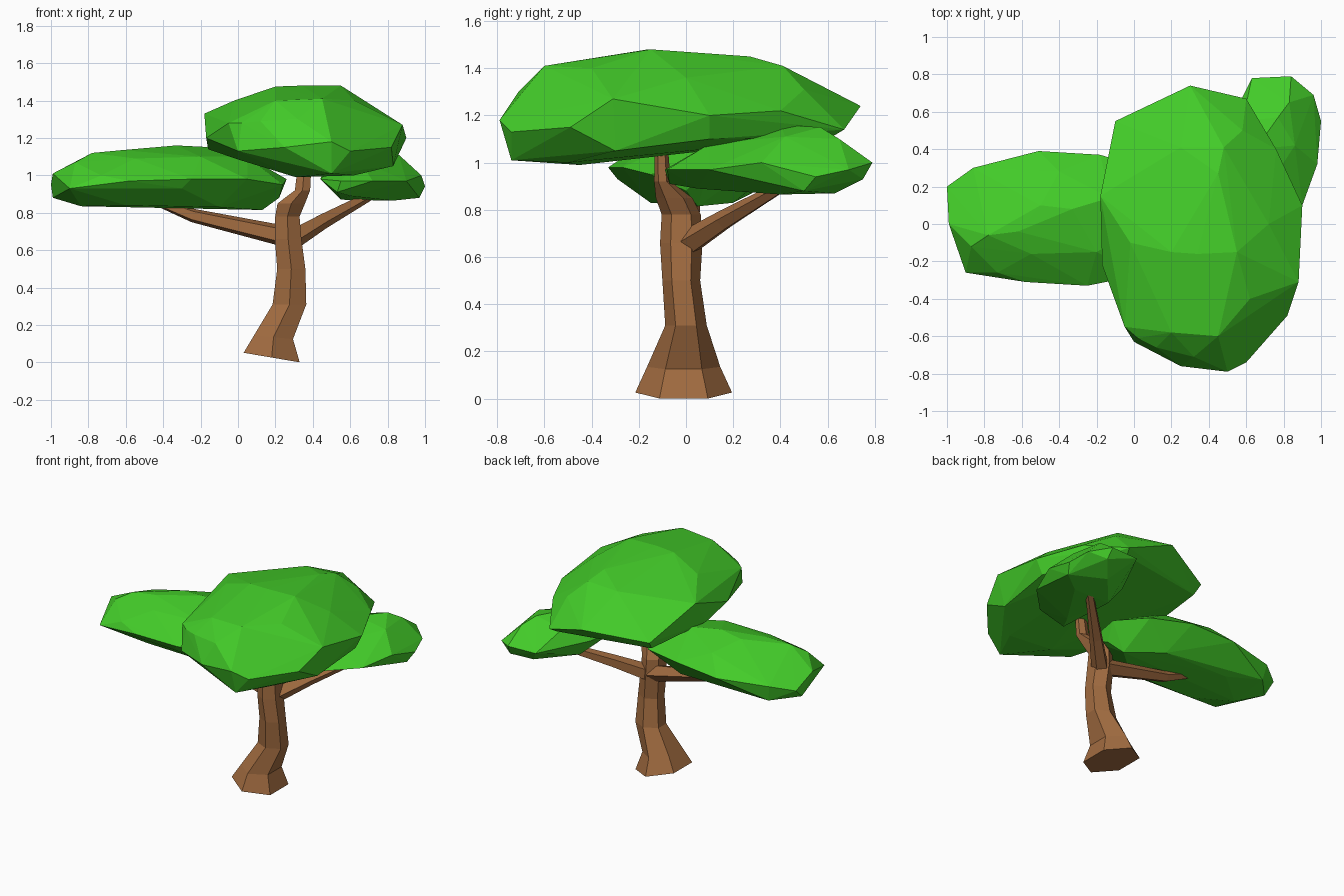
import bpy
import bmesh
from math import cos, sin, tau
from mathutils import Vector

default_cube = bpy.data.objects.get("Cube")
if default_cube:
    bpy.data.objects.remove(default_cube, do_unlink=True)


def make_material(name, colour):
    material = bpy.data.materials.new(name)
    material.use_nodes = True
    material.diffuse_color = colour
    material.node_tree.nodes["Principled BSDF"].inputs["Base Color"].default_value = colour
    return material


bark_brown = make_material("bark brown", (.36, .15, .052, 1))
leaf_green = make_material("leaf green", (.056, .6, .022, 1))


def finish(name, bm, material):
    """Turn a bmesh into a flat shaded object."""
    bmesh.ops.recalc_face_normals(bm, faces=bm.faces)
    mesh = bpy.data.meshes.new(name)
    bm.to_mesh(mesh)
    bm.free()
    mesh.materials.append(material)
    part = bpy.data.objects.new(name, mesh)
    bpy.context.collection.objects.link(part)
    return part


def loft(name, rings, material):
    """Skin a list of equally sized vertex rings and cap both ends."""
    bm = bmesh.new()
    loops = [[bm.verts.new(point) for point in ring] for ring in rings]
    for lower, upper in zip(loops, loops[1:]):
        for i in range(len(lower)):
            j = (i + 1) % len(lower)
            bm.faces.new((lower[i], lower[j], upper[j], upper[i]))
    bm.faces.new(loops[0])
    bm.faces.new(loops[-1])
    return finish(name, bm, material)


def trunk_ring(x, y, z, width, depth, tilt=0):
    """Six sided ring with corners at the front and back."""
    angles = [tau * (i + .5) / 6 for i in range(6)]
    return [(x + width * cos(a), y + depth * sin(a), z - tilt * width * cos(a))
            for a in angles]


def branch(name, path, sides=5):
    """Tapered limb whose rings face along the path."""
    centres = [Vector(step[:3]) for step in path]
    rings = []
    for i, step in enumerate(path):
        before = centres[max(i - 1, 0)]
        after = centres[min(i + 1, len(path) - 1)]
        along = (after - before).normalized()
        across = along.cross(Vector((0, 0, 1))).normalized()
        upward = across.cross(along)
        rings.append([centres[i] + step[3] * (across * cos(tau * k / sides)
                                              + upward * sin(tau * k / sides))
                      for k in range(sides)])
    return loft(name, rings, bark_brown)


def foliage(name, crown, rim, belly):
    """Faceted leaf clump wrapped around three layers of points."""
    bm = bmesh.new()
    for point in crown + rim + belly:
        bm.verts.new(point)
    hull = bmesh.ops.convex_hull(bm, input=bm.verts)
    spare = {v for v in hull["geom_interior"] + hull["geom_unused"]
             if isinstance(v, bmesh.types.BMVert)}
    bmesh.ops.delete(bm, geom=list(spare), context="VERTS")
    return finish(name, bm, leaf_green)


# Trunk: flared foot, leaning stem, thin neck into the main clump
loft("trunk", [
    trunk_ring(.18, -.01, .026, .173, .205, tilt=.17),
    trunk_ring(.19, -.01, .135, .12, .155, tilt=.1),
    trunk_ring(.275, 0, .31, .104, .088),
    trunk_ring(.285, -.02, .5, .087, .08),
    trunk_ring(.268, -.02, .66, .082, .09),
    trunk_ring(.264, -.02, .78, .075, .083),
    trunk_ring(.285, -.05, .85, .085, .078),
    trunk_ring(.345, -.1, .92, .047, .035),
    trunk_ring(.36, -.105, 1.1, .04, .026),
], bark_brown)

# Side branches
branch("right_branch", [(.27, .01, .67, .06), (-.24, .02, .785, .038),
                        (-.46, .04, .87, .022)])
branch("left_branch", [(.29, .01, .66, .058), (.45, .16, .755, .044),
                       (.72, .41, .9, .025)])

# Main clump on top
foliage(
    "main_foliage",
    crown=[(-.02, -.1, 1.4), (0, .28, 1.34), (.2, -.15, 1.475), (.34, -.16, 1.48),
           (.55, -.15, 1.48), (.45, .27, 1.45), (.25, .41, 1.4), (.48, .41, 1.41),
           (.58, .5, 1.31), (.2, -.58, 1.4), (.45, -.6, 1.41), (.62, -.4, 1.4),
           (.72, 0, 1.36), (.32, -.71, 1.3), (.12, -.66, 1.29), (.02, -.61, 1.28)],
    rim=[(-.1, .55, 1.18), (.11, .62, 1.2), (.3, .74, 1.24), (.6, .67, 1.14),
         (.76, .4, 1.22), (.9, .1, 1.2), (.88, -.31, 1.27), (.82, -.49, 1.15),
         (.6, -.74, 1.13), (.5, -.79, 1.18), (.25, -.76, 1.15), (0, -.63, 1.13),
         (-.05, -.55, 1.28), (-.17, -.22, 1.2), (-.18, .15, 1.33)],
    belly=[(.31, -.45, .99), (.62, -.5, 1), (.5, -.74, 1.01), (.83, -.3, 1.05),
           (-.16, 0, 1.14), (0, -.4, 1.085), (.58, .62, 1.11),
           (-.08, .5, 1.12), (.85, .1, 1.1)])

# Long low clump on the model's right
foliage(
    "right_foliage",
    crown=[(-.87, -.12, 1.07), (-.78, -.06, 1.12), (-.62, -.04, 1.135),
           (-.5, .1, 1.145), (-.33, .08, 1.16), (-.13, .14, 1.15),
           (-.55, -.16, 1.09), (-.2, -.15, 1.1), (-.4, .28, 1.09), (.05, 0, 1.1)],
    rim=[(-1, .2, .95), (-.86, .3, .98), (-.51, .39, .98), (-.18, .37, 1),
         (.1, .28, .98), (.26, .1, .98), (.24, -.15, .95), (.05, -.27, .98),
         (-.25, -.33, .98), (-.58, -.31, .97), (-.73, -.26, 1), (-.9, -.26, .93),
         (-.99, 0, 1.01)],
    belly=[(-.99, .12, .88), (-.84, 0, .835), (-.84, .28, .87), (-.6, .2, .84),
           (-.6, -.15, .84), (-.3, -.29, .93), (-.1, .2, .83), (-.1, -.15, .83),
           (.13, .05, .815), (.22, 0, .88)])

# Small clump behind on the model's left
foliage(
    "left_foliage",
    crown=[(.65, .4, 1.16), (.77, .57, 1.15), (.86, .42, 1.11), (.65, .1, 1.08),
           (.83, .65, 1.1), (.58, .55, 1.1)],
    rim=[(.63, .78, 1), (.84, .79, 1), (.96, .69, .97), (1, .55, .94),
         (.98, .32, 1), (.9, .1, .97), (.72, -.08, .97), (.55, -.09, .97),
         (.44, .15, .98), (.45, .42, 1), (.6, .68, 1.02)],
    belly=[(.6, .05, .89), (.53, -.07, .91), (.55, .4, .87), (.83, .4, .865),
           (.75, .63, .87), (.97, .5, .88), (.85, .75, .93)])
